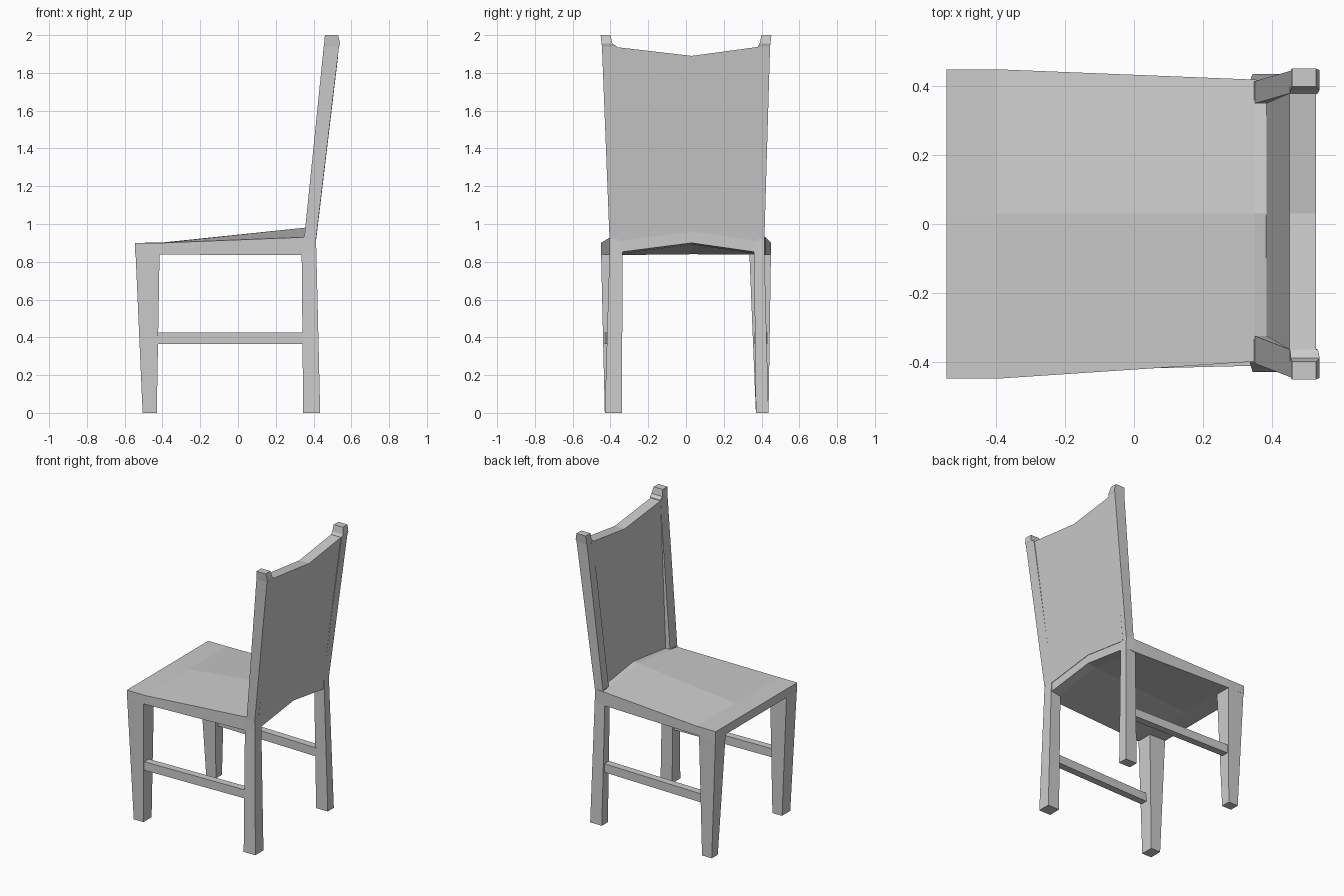
import bpy, bmesh

if "Cube" in bpy.data.objects:
    bpy.data.objects.remove(bpy.data.objects["Cube"])


def loft(name, rings):
    """Skin a list of equal-length point rings and cap both ends."""
    bm = bmesh.new()
    loops = [[bm.verts.new(p) for p in ring] for ring in rings]
    n = len(loops[0])
    for a, b in zip(loops, loops[1:]):
        for i in range(n):
            j = (i + 1) % n
            bm.faces.new((a[i], a[j], b[j], b[i]))
    bm.faces.new(loops[0])
    bm.faces.new(loops[-1])
    bmesh.ops.recalc_face_normals(bm, faces=bm.faces)
    me = bpy.data.meshes.new(name)
    bm.to_mesh(me)
    bm.free()
    ob = bpy.data.objects.new(name, me)
    bpy.context.collection.objects.link(ob)
    return ob


def rect(x0, x1, y0, y1, z):
    """Horizontal rectangular section of a leg or post."""
    return [(x0, y0, z), (x1, y0, z), (x1, y1, z), (x0, y1, z)]


def slab(x, yl, yr, top, top_mid, bot, bot_mid):
    """Section across the seat with a raised centre ridge."""
    m = 0.03
    return [(x, yl, top), (x, m, top_mid), (x, yr, top),
            (x, yr, bot), (x, m, bot_mid), (x, yl, bot)]


# Seat, flat at the front and ridged towards the back
loft("seat", [
    slab(-0.545, -0.45, 0.45, 0.90, 0.90, 0.84, 0.84),
    slab(-0.40, -0.45, 0.45, 0.90, 0.902, 0.838, 0.84),
    slab(0.35, -0.40, 0.42, 0.93, 0.98, 0.835, 0.892),
    slab(0.41, -0.395, 0.415, 0.93, 0.985, 0.845, 0.90),
])

# Back panel: section at each y as (front bottom, rear bottom, rear top, front top)
panel = []
for y, yt, bot, top in ((-0.36, -0.40, 0.91, 1.94), (0.03, 0.03, 0.96, 1.89),
                        (0.38, 0.40, 0.91, 1.94)):
    panel.append([(0.383, y, bot), (0.413, y, bot),
                  (0.53, yt, top), (0.453, yt, top)])
loft("back_panel", panel)

# Legs, posts and side stretchers; the left and right sides differ slightly
for side, s, outer, inner, foot_in, top_in in (
        ("right", -1, 0.405, 0.335, 0.34, 0.365),
        ("left", 1, 0.415, 0.36, 0.37, 0.38)):
    foot_out = 0.43 if s < 0 else 0.437

    loft("front_leg_" + side, [
        rect(-0.505, -0.43, s * foot_in, s * foot_out, 0),
        rect(-0.543, -0.415, s * 0.335, s * 0.45, 0.86)])

    loft("rear_leg_" + side, [
        rect(0.345, 0.435, s * foot_in, s * foot_out, 0),
        rect(0.337, 0.415, s * inner, s * outer, 0.85),
        rect(0.35, 0.412, s * inner, s * outer, 0.94)])

    loft("back_post_" + side, [
        rect(0.35, 0.413, s * (inner - 0.01), s * outer, 0.92),
        rect(0.454, 0.535, s * top_in, s * 0.445, 1.94),
        rect(0.456, 0.54, s * 0.39, s * 0.447, 1.955),
        rect(0.46, 0.53, s * 0.40, s * 0.452, 2.0)])

    loft("stretcher_" + side, [
        [(x, s * y, z) for y, z in ((yo, 0.365), (yo, 0.425),
                                    (yo - 0.05, 0.425), (yo - 0.05, 0.365))]
        for x, yo in ((-0.44, 0.432), (0.36, 0.412))])
